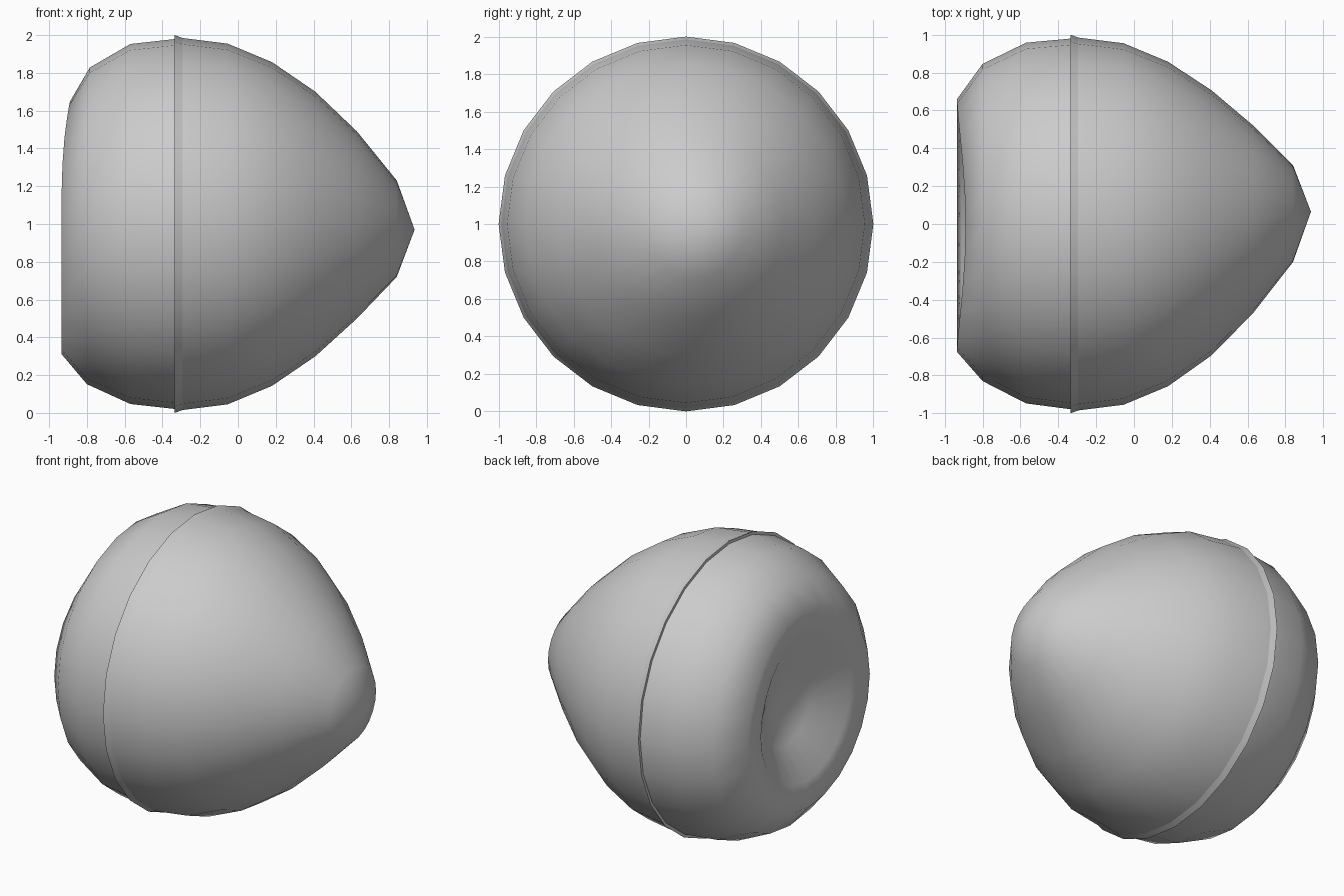
import bpy, bmesh, math

if "Cube" in bpy.data.objects:
    bpy.data.objects.remove(bpy.data.objects["Cube"])

SEG = 24  # sides around the x axis


def revolve(name, rings, pole=None, dent=None):
    """Skin rings (x, radius, y offset, z offset) around the x axis, with an optional end point."""
    bm = bmesh.new()
    loops = []
    for i, (x, r, dy, dz) in enumerate(rings):
        loop = []
        for k in range(SEG):
            a = 2 * math.pi * k / SEG
            px = x
            if dent:
                px += dent.get(i, 0) * max(0, math.sin(a)) ** 3
            loop.append(bm.verts.new((px, dy + r * math.cos(a), 1 + dz + r * math.sin(a))))
        loops.append(loop)
    for a, b in zip(loops, loops[1:]):
        for k in range(SEG):
            n = (k + 1) % SEG
            bm.faces.new((a[k], a[n], b[n], b[k]))
    if pole:
        tip = bm.verts.new(pole)
        for k in range(SEG):
            bm.faces.new((loops[-1][k], loops[-1][(k + 1) % SEG], tip))
    bm.normal_update()
    # rings running towards -x need their winding turned round
    if rings[-1][0] < rings[0][0]:
        bmesh.ops.reverse_faces(bm, faces=bm.faces)
    me = bpy.data.meshes.new(name)
    bm.to_mesh(me)
    bm.free()
    ob = bpy.data.objects.new(name, me)
    bpy.context.collection.objects.link(ob)
    bpy.context.view_layer.objects.active = ob
    ob.select_set(True)
    bpy.ops.object.shade_smooth_by_angle(angle=math.radians(62))
    ob.select_set(False)
    return ob


# Pointed front half, drifting slightly sideways towards the tip
revolve("front_shell", [
    (-0.295, 0.985, 0, 0),
    (-0.055, 0.955, 0, 0),
    (0.18, 0.857, 0, 0),
    (0.41, 0.70, 0.006, 0),
    (0.63, 0.495, 0.025, -0.005),
    (0.84, 0.256, 0.055, -0.025),
], pole=(0.935, 0.065, 0.97))

# Thin raised lip between the halves
revolve("seam_lip", [
    (-0.334, 0.96, 0, 0),
    (-0.335, 1.0, 0, 0),
    (-0.295, 0.985, 0, 0),
])

# Rounded back half with a sunken dimple
revolve("back_shell", [
    (-0.31, 0.982, 0, 0),
    (-0.57, 0.953, 0.005, 0),
    (-0.80, 0.838, 0.008, -0.01),
    (-0.935, 0.668, -0.008, -0.02),
    (-0.91, 0.49, -0.01, -0.03),
    (-0.76, 0.25, -0.01, -0.06),
], pole=(-0.70, -0.01, 0.92), dent={2: 0.015, 3: 0.045, 4: 0.05})
